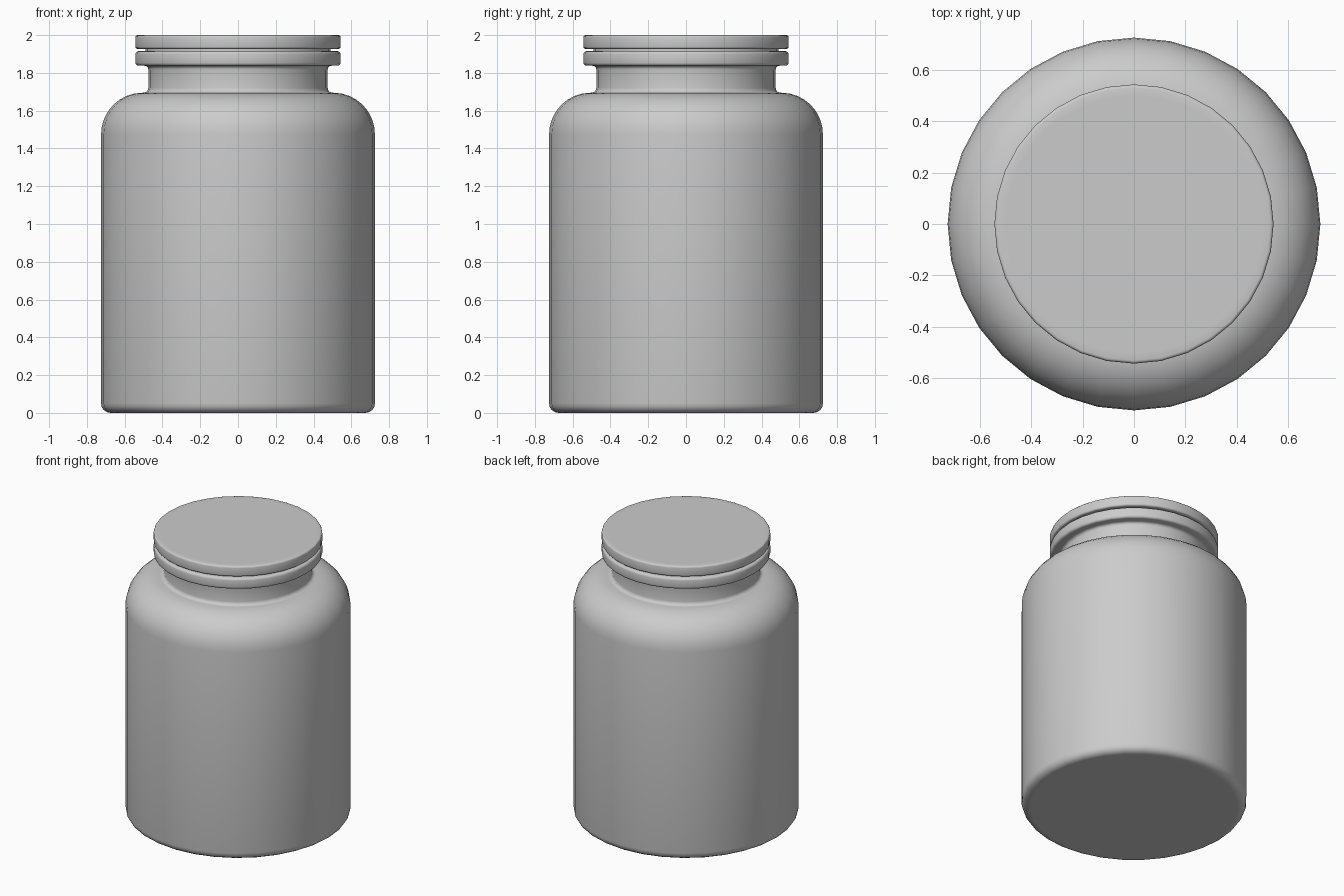
import bpy, bmesh, math
from mathutils import Vector

cube = bpy.data.objects.get("Cube")
if cube:
    bpy.data.objects.remove(cube, do_unlink=True)

SIDES = 32

grey = bpy.data.materials.new("plain grey")
grey.use_nodes = True
colour = (0.6, 0.6, 0.6, 1)
grey.diffuse_color = colour
grey.node_tree.nodes["Principled BSDF"].inputs["Base Color"].default_value = colour


def rounded(corners):
    """Round each (radius, height, fillet, steps) corner of a profile."""
    points = []
    for i, (r, z, fillet, steps) in enumerate(corners):
        here = Vector((r, z))
        if not fillet:
            points.append(here)
            continue
        a = (Vector(corners[i - 1][:2]) - here).normalized()
        b = (Vector(corners[i + 1][:2]) - here).normalized()
        centre = here + (a + b) * fillet
        for s in range(steps + 1):
            t = s / steps * math.pi / 2
            points.append(centre - b * fillet * math.cos(t) - a * fillet * math.sin(t))
    return points


def lathe(name, corners):
    """Spin a profile into a closed round solid."""
    bm = bmesh.new()
    rings = []
    for r, z in rounded(corners):
        rings.append([bm.verts.new((r * math.cos(k * math.tau / SIDES),
                                    r * math.sin(k * math.tau / SIDES), z))
                      for k in range(SIDES)])
    for low, high in zip(rings, rings[1:]):
        for k in range(SIDES):
            n = (k + 1) % SIDES
            bm.faces.new((low[k], low[n], high[n], high[k]))
    bm.faces.new(rings[0][::-1])
    bm.faces.new(rings[-1])
    bmesh.ops.recalc_face_normals(bm, faces=bm.faces)
    mesh = bpy.data.meshes.new(name)
    bm.to_mesh(mesh)
    bm.free()
    mesh.materials.append(grey)
    obj = bpy.data.objects.new(name, mesh)
    bpy.context.collection.objects.link(obj)
    bpy.ops.object.select_all(action='DESELECT')
    obj.select_set(True)
    bpy.context.view_layer.objects.active = obj
    bpy.ops.object.shade_smooth_by_angle(angle=math.radians(35))
    return obj


# Jar body: base edge, shoulder, neck and rim
lathe("jar", [
    (0.66, 0, 0, 0),
    (0.725, 0, 0.05, 4),
    (0.725, 1.695, 0.22, 8),
    (0.475, 1.695, 0.025, 4),
    (0.475, 1.838, 0.02, 4),
    (0.543, 1.838, 0.016, 3),
    (0.543, 1.915, 0.016, 3),
    (0.48, 1.915, 0, 0),
])

# Lid: plug sitting in the neck and a flat disc above the rim
lathe("lid", [
    (0.49, 1.9, 0, 0),
    (0.49, 1.927, 0, 0),
    (0.543, 1.927, 0.012, 3),
    (0.543, 2.0, 0.012, 3),
    (0.5, 2.0, 0, 0),
])
